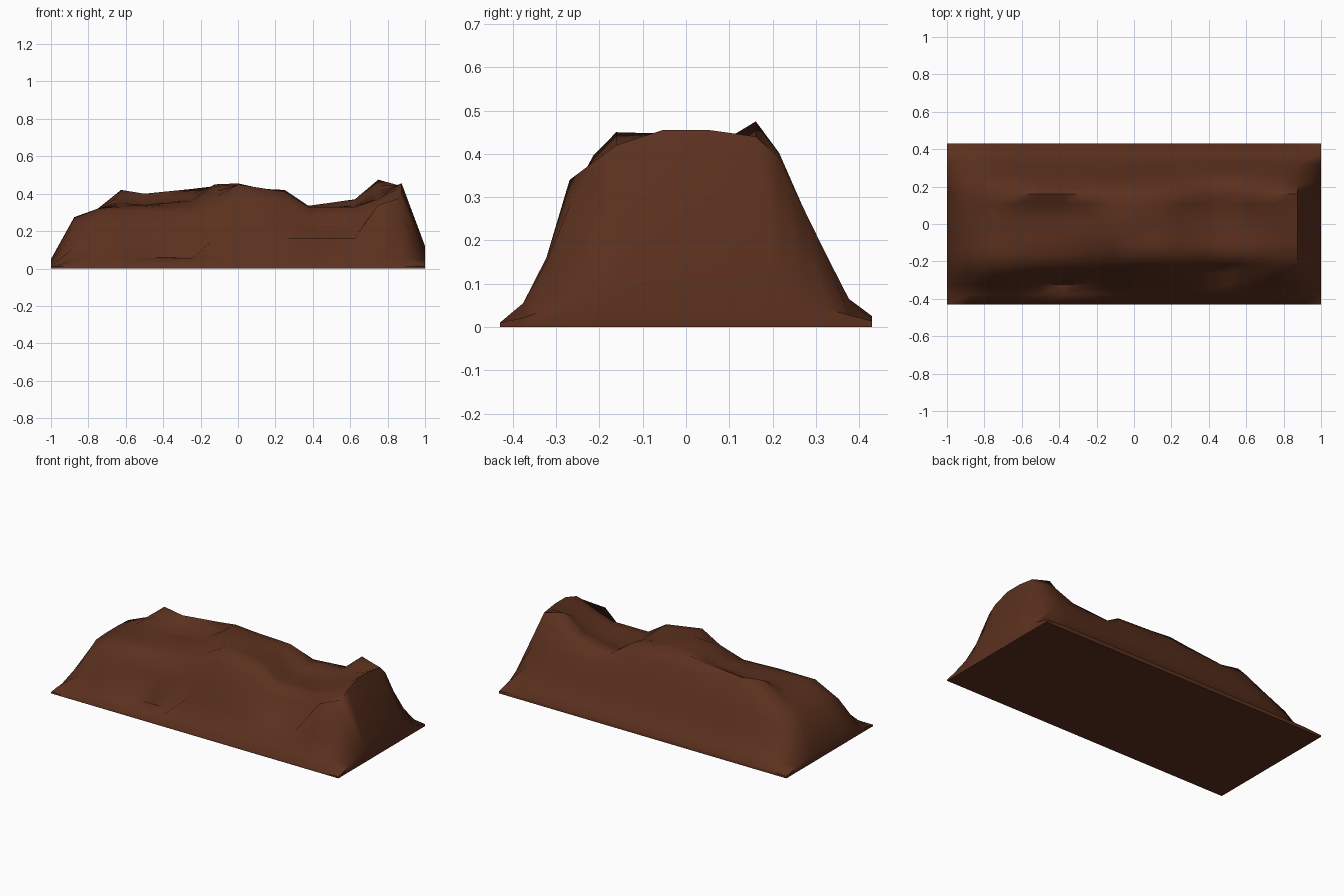
import bpy, bmesh, math

if "Cube" in bpy.data.objects:
    bpy.data.objects.remove(bpy.data.objects["Cube"])

HALF_Y = 0.43
N = 16

# stations along the mound, and the height of each lengthwise contour at them
XS = [-1, -.875, -.75, -.625, -.5, -.25, -.125, 0, .25, .375, .625, .75, .875, 1]
FOOT = [.02, .11, .15, .16, .06, .06, .16, .16, .16, .16, .16, .16, .15, .04]
LEDGE = [.03, .20, .26, .25, .22, .22, .24, .29, .27, .17, .17, .34, .28, .06]
SHOULDER = [.04, .24, .31, .31, .31, .30, .31, .395, .36, .28, .28, .33, .38, .08]
FRONT_RIM = [.05, .27, .32, .33, .33, .33, .38, .45, .41, .33, .33, .37, .42, .10]
MIDDLE = [.05, .275, .32, .34, .34, .36, .44, .447, .41, .32, .33, .38, .455, .12]
HOLLOW = [.05, .275, .32, .36, .34, .37, .45, .455, .40, .31, .34, .41, .455, .12]
BACK_RIM = [.05, .27, .32, .42, .40, .425, .44, .43, .42, .335, .37, .475, .44, .10]


def lerp_table(xs, vs, x):
    for i in range(len(xs) - 1):
        if x <= xs[i + 1] + 1e-6:
            t = (x - xs[i]) / (xs[i + 1] - xs[i])
            return vs[i] + t * (vs[i + 1] - vs[i])
    return vs[-1]


def ends(x):
    # falloff of the even slopes toward both ends
    return lerp_table([-1, -.875, -.7, .875, 1], [.15, .68, .92, 1, .25], x)


def height(x, y):
    row = lambda vs: lerp_table(XS, vs, x)
    e = ends(x)
    rim = row(BACK_RIM)
    ys = [-8, -7, -6, -5, -4, -3, -1, 1, 3, 4, 5, 6, 7, 8]
    zs = [.01, .01 + .045 * e, row(FOOT), row(LEDGE), row(SHOULDER), row(FRONT_RIM),
          row(MIDDLE), row(HOLLOW), rim, .45 * rim + .19 * e, .28 * e,
          .17 * e, .015 + .05 * e, .01 + .015 * e]
    return lerp_table(ys, zs, y / HALF_Y * 8)


# mound surface
bm = bmesh.new()
bmesh.ops.create_grid(bm, x_segments=N, y_segments=N, size=1)
for v in bm.verts:
    v.co.y *= HALF_Y
    v.co.z = height(v.co.x, v.co.y)

# skirt down to the ground and flat underside
rim_edges = [e for e in bm.edges if e.is_boundary]
res = bmesh.ops.extrude_edge_only(bm, edges=rim_edges)
for v in res["geom"]:
    if isinstance(v, bmesh.types.BMVert):
        v.co.z = 0
bottom = [e for e in res["geom"] if isinstance(e, bmesh.types.BMEdge) and e.is_boundary]
bmesh.ops.contextual_create(bm, geom=bottom)
bmesh.ops.recalc_face_normals(bm, faces=bm.faces)

mesh = bpy.data.meshes.new("dirt_mound")
bm.to_mesh(mesh)
bm.free()
mound = bpy.data.objects.new("dirt_mound", mesh)
bpy.context.collection.objects.link(mound)

# brown soil
soil = bpy.data.materials.new("soil")
soil.diffuse_color = (0.105, 0.03, 0.013, 1)
soil.use_nodes = True
soil.node_tree.nodes["Principled BSDF"].inputs["Base Color"].default_value = soil.diffuse_color
mesh.materials.append(soil)

bpy.context.view_layer.objects.active = mound
mound.select_set(True)
bpy.ops.object.shade_smooth_by_angle(angle=math.radians(60))
